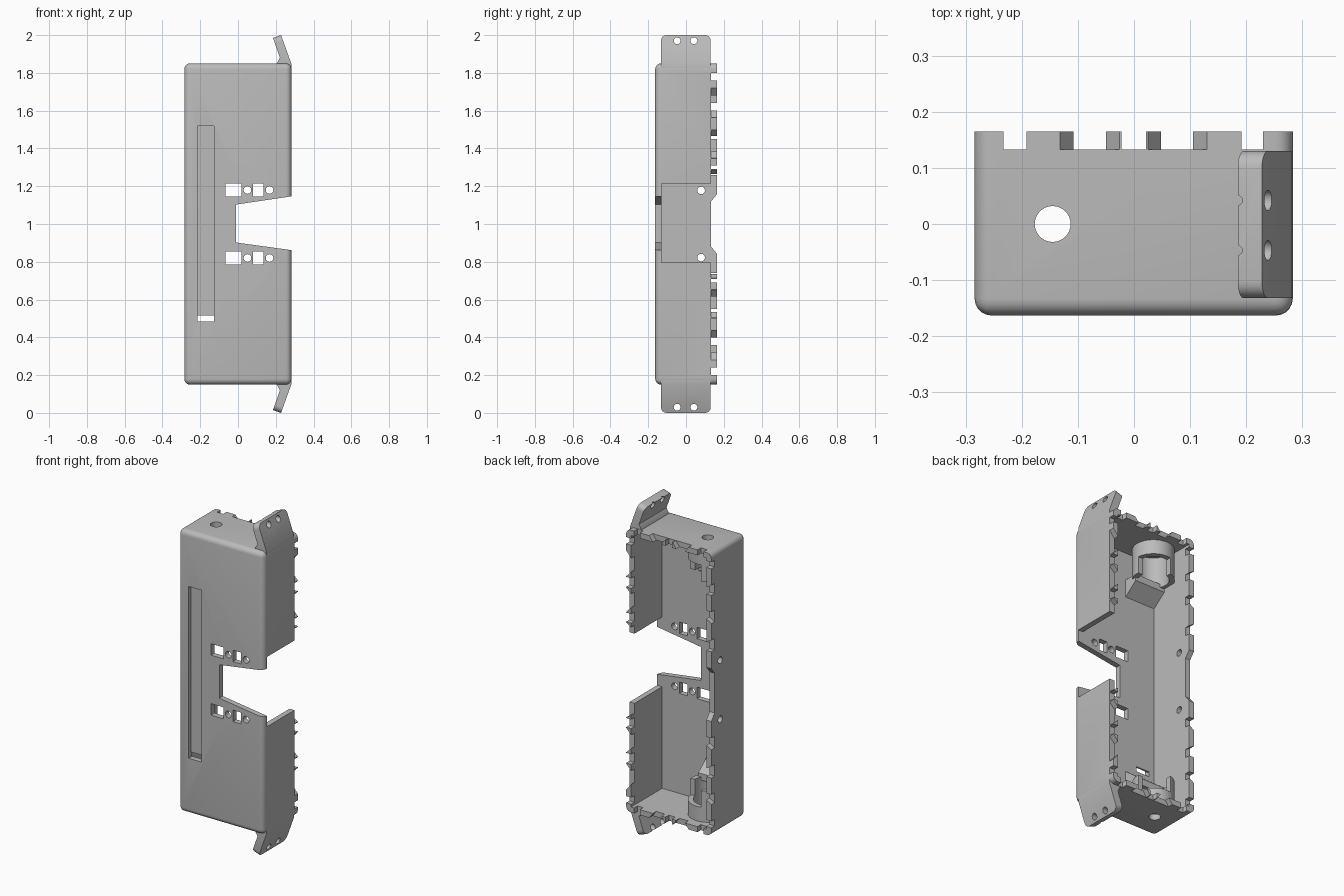
import bpy, bmesh, math
from mathutils import Vector

if "Cube" in bpy.data.objects:
    bpy.data.objects.remove(bpy.data.objects["Cube"])

grey = bpy.data.materials.new("plain_grey")
grey.diffuse_color = (0.5, 0.5, 0.5, 1)
grey.use_nodes = True
grey.node_tree.nodes["Principled BSDF"].inputs["Base Color"].default_value = grey.diffuse_color


def prism(name, pts, axis, lo, hi):
    """Extrude a 2D outline along an axis (x: y,z / y: x,z / z: x,y)."""
    def place(p, d):
        return {'x': (d, p[0], p[1]), 'y': (p[0], d, p[1]), 'z': (p[0], p[1], d)}[axis]
    bm = bmesh.new()
    a = [bm.verts.new(place(p, lo)) for p in pts]
    b = [bm.verts.new(place(p, hi)) for p in pts]
    bm.faces.new(a)
    bm.faces.new(b)
    for i in range(len(pts)):
        j = (i + 1) % len(pts)
        bm.faces.new((a[i], a[j], b[j], b[i]))
    bmesh.ops.recalc_face_normals(bm, faces=bm.faces)
    me = bpy.data.meshes.new(name)
    bm.to_mesh(me)
    bm.free()
    me.materials.append(grey)
    ob = bpy.data.objects.new(name, me)
    bpy.context.collection.objects.link(ob)
    return ob


def rect(x0, x1, y0, y1):
    return [(x0, y0), (x1, y0), (x1, y1), (x0, y1)]


def circle(x, y, r, n=32):
    return [(x + r * math.cos(2 * math.pi * i / n), y + r * math.sin(2 * math.pi * i / n)) for i in range(n)]


def flip(pts):
    return [(p, 2 - z) for p, z in pts]


def cut(ob, pts, axis, lo, hi):
    tool = prism("cutter", pts, axis, lo, hi)
    m = ob.modifiers.new("cut", 'BOOLEAN')
    m.operation, m.solver, m.object = 'DIFFERENCE', 'EXACT', tool
    bpy.context.view_layer.objects.active = ob
    bpy.ops.object.modifier_apply(modifier=m.name)
    bpy.data.objects.remove(tool, do_unlink=True)


def round_edges(ob, test, width, seg=5):
    bm = bmesh.new()
    bm.from_mesh(ob.data)
    edges = [e for e in bm.edges if test(e.verts[0].co, e.verts[1].co)]
    bmesh.ops.bevel(bm, geom=edges, offset=width, segments=seg, profile=0.5, affect='EDGES')
    bm.to_mesh(ob.data)
    bm.free()


def smooth(ob):
    bpy.ops.object.select_all(action='DESELECT')
    ob.select_set(True)
    bpy.context.view_layer.objects.active = ob
    bpy.ops.object.shade_smooth_by_angle(angle=math.radians(30))


L, R, F, B, T = -0.284, 0.283, -0.163, 0.165, 0.033   # sides and wall thickness
RIM = 0.133

# Housing: rounded box, hollowed from the back
body = prism("housing", rect(L, R, 0.15, 1.85), 'y', F, B)
round_edges(body, lambda a, b: not (a.y > 0.1 and b.y > 0.1), 0.03)
cut(body, rect(L + T, R - T, 0.15 + T, 1.85 - T), 'y', F + T, 0.3)

# Opening in the right wall and tapered notch in the front
cut(body, rect(F + T, 0.3, 0.795, 1.215), 'x', 0.23, 0.4)
cut(body, [(-0.01, 0.902), (-0.01, 1.103), (0.28, 1.146), (0.4, 1.162), (0.4, 0.845), (0.28, 0.862)],
    'y', -0.3, 0.0)

# Front groove with a through slot at its foot
cut(body, rect(-0.215, -0.128, 0.485, 1.52), 'y', -0.3, F + 0.022)
cut(body, rect(-0.215, -0.128, 0.485, 0.515), 'y', -0.3, -0.1)

# Front windows, screw holes and left wall holes, both halves
for f in (lambda p: p, flip):
    cut(body, f(rect(-0.066, 0.018, 1.146, 1.215)), 'y', -0.3, 0)
    cut(body, f(rect(0.08, 0.135, 1.146, 1.215)), 'y', -0.3, 0)
    for x in (0.05, 0.167):
        cut(body, f(circle(x, 1.18, 0.02)), 'y', -0.3, 0)
    cut(body, f(circle(0.08, 1.178, 0.02)), 'x', -0.4, -0.2)

# Cable holes through both ends
cut(body, circle(-0.145, 0.0, 0.032), 'z', 1.7, 2.0)
cut(body, circle(-0.145, 0.0, 0.032), 'z', 0.0, 0.3)


def gap(o0, o1, i0, i1, outer, side):
    """Outline of a rim gap whose ends slant from the outer to the inner face."""
    far, inn, near = outer + side * 0.05, outer - side * T, outer - side * 0.06
    return [(o0, far), (o1, far), (o1, outer), (i1, inn), (i1, near), (i0, near), (i0, inn), (o0, outer)]


# Rim gaps on the end walls
end_gaps = [(-0.233, -0.192, -0.233, -0.192), (-0.132, -0.026, -0.108, -0.05),
            (-0.022, 0.021, -0.022, 0.021), (0.025, 0.13, 0.048, 0.105),
            (0.192, 0.23, 0.192, 0.23)]
for g in end_gaps:
    for outer, side in ((1.85, 1), (0.15, -1)):
        cut(body, gap(*g, outer, side), 'y', RIM, 0.3)

# Rim gaps on the side walls, both halves
right_gaps = [(1.76, 1.80, 1.76, 1.80), (1.564, 1.72, 1.60, 1.68), (1.50, 1.56, 1.50, 1.56),
              (1.349, 1.496, 1.385, 1.465), (1.29, 1.345, 1.29, 1.345), (1.2, 1.286, 1.2, 1.265)]
left_gaps = [(1.76, 1.80, 1.76, 1.80), (1.60, 1.66, 1.60, 1.64),
             (1.43, 1.50, 1.45, 1.50), (1.26, 1.33, 1.26, 1.31)]
for gaps, outer, side in ((right_gaps, R, 1), (left_gaps, L, -1)):
    for g in gaps:
        pts = [(x, z) for z, x in gap(*g, outer, side)]
        cut(body, pts, 'y', RIM, 0.3)
        cut(body, flip(pts), 'y', RIM, 0.3)
cut(body, [(RIM, 0.88), (0.17, 0.835), (0.3, 0.835), (0.3, 1.165), (0.17, 1.165), (RIM, 1.12)],
    'x', -0.4, -0.2)
smooth(body)

# Tilted mounting ears with two screw holes
ear_shape = [(0.282, 1.82), (0.282, 1.85), (0.228, 2.0), (0.185, 1.985),
             (0.222, 1.88), (0.205, 1.849), (0.205, 1.82)]
for name, f in (("upper_ear", lambda p: p), ("lower_ear", flip)):
    ear = prism(name, f(ear_shape), 'y', -0.132, 0.13)
    round_edges(ear, lambda a, b: abs(a.y - b.y) < 0.01 and abs(a.z - 1) > 0.97 and abs(b.z - 1) > 0.97,
                0.03)
    for y in (-0.047, 0.042):
        cut(ear, f(circle(y, 1.97, 0.018, 24)), 'x', 0.1, 0.4)
    smooth(ear)

# Inner cable sockets: open tubes with a sloped support
for end, f in (("upper", lambda p: p), ("lower", flip)):
    z0, z1 = sorted((f([(0, 1.63)])[0][1], f([(0, 1.825)])[0][1]))
    tube = prism(end + "_socket", circle(-0.145, -0.01, 0.115, 48), 'z', z0, z1)
    cut(tube, circle(-0.145, -0.01, 0.085, 48), 'z', z0 - 0.1, z1 + 0.1)
    cut(tube, f(rect(0.0, 0.2, 1.5, 1.73)), 'x', -0.17, 0.1)
    smooth(tube)
    prism(end + "_socket_support", f([(-0.135, 1.54), (-0.045, 1.61), (-0.045, 1.65), (-0.135, 1.65)]),
          'x', -0.255, -0.05)
